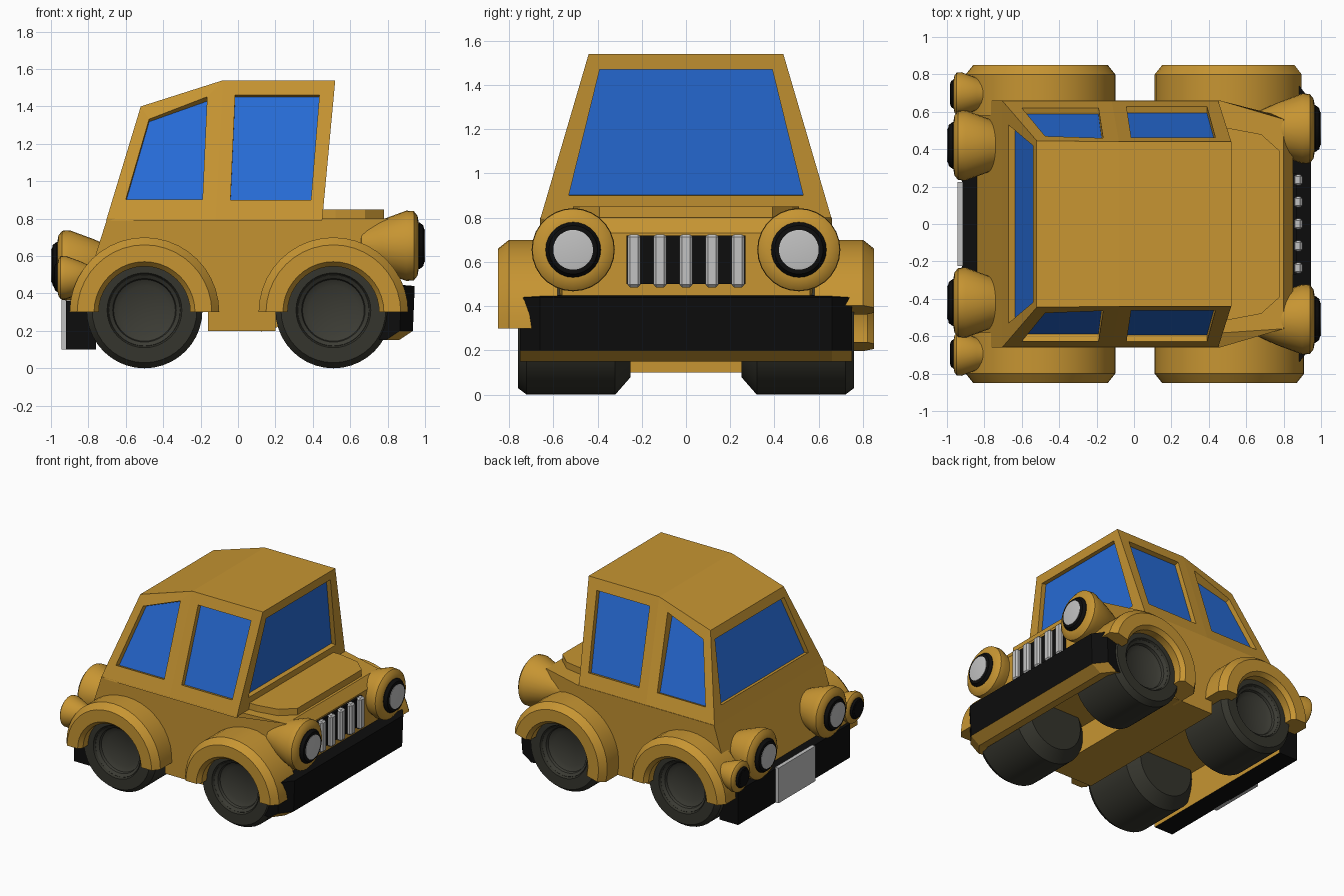
import bpy, bmesh, math
from mathutils import Vector

if "Cube" in bpy.data.objects:
    bpy.data.objects.remove(bpy.data.objects["Cube"])


def material(name, r, g, b):
    m = bpy.data.materials.new(name)
    m.use_nodes = True
    m.diffuse_color = (r, g, b, 1)
    bsdf = next(n for n in m.node_tree.nodes if n.type == 'BSDF_PRINCIPLED')
    bsdf.inputs["Base Color"].default_value = (r, g, b, 1)
    return m


GOLD = material("golden_paint", 0.57, 0.30, 0.032)
BLUE = material("blue_glass", 0.02, 0.15, 0.68)
BLACK = material("black_trim", 0.004, 0.004, 0.004)
GREY = material("light_grey", 0.54, 0.54, 0.54)
TYRE = material("tyre_rubber", 0.035, 0.035, 0.026)
RIM = material("dark_rim", 0.045, 0.045, 0.035)


def finish(name, bm, *mats, smooth=False):
    bmesh.ops.remove_doubles(bm, verts=bm.verts, dist=0.0001)
    bmesh.ops.recalc_face_normals(bm, faces=bm.faces)
    mesh = bpy.data.meshes.new(name)
    bm.to_mesh(mesh)
    bm.free()
    for m in mats:
        mesh.materials.append(m)
    if smooth:
        mesh.shade_smooth()
        mesh.set_sharp_from_angle(angle=math.radians(32))
    ob = bpy.data.objects.new(name, mesh)
    bpy.context.scene.collection.objects.link(ob)
    return ob


def loft(bm, a, b):
    """Closed solid between two matching outlines."""
    va, vb = [bm.verts.new(p) for p in a], [bm.verts.new(p) for p in b]
    bm.faces.new(va)
    bm.faces.new(vb[::-1])
    for i in range(len(va)):
        j = (i + 1) % len(va)
        bm.faces.new((va[j], va[i], vb[i], vb[j]))


def box(name, lo, hi, mat, bevel=0):
    bm = bmesh.new()
    ring = [(lo[0], lo[1]), (hi[0], lo[1]), (hi[0], hi[1]), (lo[0], hi[1])]
    loft(bm, [(x, y, lo[2]) for x, y in ring], [(x, y, hi[2]) for x, y in ring])
    if bevel:
        bmesh.ops.bevel(bm, geom=bm.edges[:], offset=bevel, segments=1, affect='EDGES')
    return finish(name, bm, mat)


def lathe(name, profile, axis, loc, mat, side=1, start=None, steps=40):
    """Spin (along, radius) points; a start angle makes a capped half ring."""
    bm = bmesh.new()
    half = start is not None
    if axis == 'X':
        pts, ax = [(a * side, 0, r) for a, r in profile], (1, 0, 0)
    else:
        s = start or 0
        pts, ax = [(r * math.cos(s), a * side, r * math.sin(s)) for a, r in profile], (0, -1, 0)
    vs = [bm.verts.new(p) for p in pts]
    geom = vs + [bm.edges.new(e) for e in zip(vs, vs[1:])]
    if half:
        geom.append(bm.edges.new((vs[-1], vs[0])))
    out = bmesh.ops.spin(bm, geom=geom, axis=ax, cent=(0, 0, 0), steps=steps,
                         angle=math.pi if half else math.tau)
    if half:
        bm.faces.new(vs)
        bmesh.ops.contextual_create(bm, geom=[e for e in out["geom_last"]
                                              if isinstance(e, bmesh.types.BMEdge)])
    ob = finish(name, bm, mat, smooth=True)
    ob.location = loc
    return ob


# Lower body, narrowing towards the nose
profile = [(-.70, .8), (-.84, .36), (-.16, .36), (-.16, .2), (.2, .2), (.2, .4),
           (.85, .4), (.85, .73), (.8, .8), (.46, .8)]
bm = bmesh.new()
loft(bm, *[[(x, s * (.56 if x > .7 else .66), z) for x, z in profile] for s in (1, -1)])
finish("lower_body", bm, GOLD)

# Cabin shell: base, pillar and roof points for each side
base = [Vector(p) for p in ((.45, .66, .79), (-.12, .66, .79), (-.705, .66, .79))]
roof = [Vector(p) for p in ((.52, .44, 1.54), (-.08, .44, 1.54), (-.52, .445, 1.40))]
bm = bmesh.new()
flip = Vector((1, -1, 1))
rows = [[bm.verts.new(p * f) for p in row] for f in (Vector((1, 1, 1)), flip)
        for row in (base, roof)]
bl, rl, br, rr = rows
for lo, hi in ((bl, rl), (rl, rr), (rr, br), (br, bl)):
    for i in (0, 1):
        bm.faces.new((lo[i], lo[i + 1], hi[i + 1], hi[i]))
for i in (0, 2):
    bm.faces.new((bl[i], rl[i], rr[i], br[i]))
cabin = finish("cabin", bm, GOLD)


def window(cut, name, a, b, c, outline, axis):
    """Recess an outline into the wall through a, b, c; add the pane."""
    n = (b - a).cross(c - a).normalized()
    if n.dot(a - Vector((0, 0, 1))) < 0:
        n.negate()
    pts = []
    for u, z in outline:
        p = Vector((0, u, z)) if axis == 0 else Vector((u, 0, z))
        p[axis] = n.dot(a - p) / n[axis]
        pts.append(p)
    loft(cut, [p + n * .08 for p in pts], [p - n * .04 for p in pts])
    pane = bmesh.new()
    loft(pane, [p - n * .036 for p in pts], [p - n * .045 for p in pts])
    finish(name, pane, BLUE)


front_side = [(-.04, .9), (.39, .9), (.435, 1.46), (-.015, 1.46)]
rear_side = [(-.6, .9), (-.19, .9), (-.165, 1.44), (-.475, 1.33)]
windscreen = [(-.53, .9), (.53, .9), (.39, 1.47), (-.39, 1.47)]
rear_glass = [(-.53, .9), (.53, .9), (.42, 1.33), (-.42, 1.33)]
cut = bmesh.new()
for f, side in ((Vector((1, 1, 1)), "left"), (flip, "right")):
    window(cut, side + "_front_window", base[0] * f, base[1] * f, roof[0] * f, front_side, 1)
    window(cut, side + "_rear_window", base[1] * f, base[2] * f, roof[2] * f, rear_side, 1)
window(cut, "windscreen", base[0], base[0] * flip, roof[0], windscreen, 0)
window(cut, "rear_window", base[2], base[2] * flip, roof[2], rear_glass, 0)
cutter = finish("window_cutter", cut, GOLD)
cutter.hide_render = True
cutter.display_type = 'WIRE'
mod = cabin.modifiers.new("window_recesses", 'BOOLEAN')
mod.operation, mod.solver, mod.object = 'DIFFERENCE', 'EXACT', cutter
bpy.context.view_layer.update()
cut_mesh = bpy.data.meshes.new_from_object(
    cabin.evaluated_get(bpy.context.evaluated_depsgraph_get()))
cabin.modifiers.clear()
cabin.data = cut_mesh
bpy.data.objects.remove(cutter)

# Raised bonnet panel
half = [(.42, .51), (.52, .51), (.68, .48), (.78, .39)]
outline = half + [(x, -y) for x, y in reversed(half)]
bm = bmesh.new()
loft(bm, [(x, y, .78) for x, y in outline], [(x, y, .85) for x, y in outline])
finish("bonnet_panel", bm, GOLD)

# Grille and its bars
box("grille", (.8, -.27, .5), (.87, .27, .72), BLACK)
for i in range(5):
    y = (i - 2) * .1175
    box("grille_bar", (.85, y - .03, .485), (.9, y + .03, .725), GREY, bevel=.012)

# Front bumper with swept ends and a painted underside
section = [(.82, .45), (.945, .44), (.935, .2), (.86, .15), (.79, .16)]
bm = bmesh.new()
stations = [[(x - dx, y, z) for x, z in section]
            for y, dx in ((-.75, .07), (-.66, 0), (.66, 0), (.75, .07))]
loops = [[bm.verts.new(p) for p in st] for st in stations]
for a, b in zip(loops, loops[1:]):
    for i in range(len(a)):
        j = (i + 1) % len(a)
        bm.faces.new((a[i], a[j], b[j], b[i]))
bm.faces.new(loops[0])
bm.faces.new(loops[-1])
bumper = finish("front_bumper", bm, BLACK, GOLD)
for f in bumper.data.polygons:
    f.material_index = int(f.normal.z < -.5)

# Rear bumper, painted inside, with a blank plate
rear = box("rear_bumper", (-.92, -.68, .1), (-.76, .68, .36), BLACK)
rear.data.materials.append(GOLD)
for f in rear.data.polygons:
    f.material_index = int(f.normal.x > .9)
box("rear_plate", (-.945, -.225, .1), (-.915, .225, .37), GREY)

# Wheels and mudguards
tyre = [(.25, 0), (.25, .23), (.32, .31), (.72, .31), (.76, .28), (.76, .2), (.74, .19)]
rim = [(.73, .21), (.745, .19), (.73, .17), (.71, .165), (.69, .13), (.69, 0)]
guard = [(.58, .4), (.8, .4), (.85, .36), (.85, .27), (.82, .245), (.58, .245)]
for s, side in ((1, "left"), (-1, "right")):
    for x, end in ((.51, "front"), (-.5, "rear")):
        name = side + "_" + end
        lathe(name + "_tyre", tyre, 'Y', (x, 0, .31), TYRE, s)
        lathe(name + "_rim", rim, 'Y', (x, 0, .31), RIM, s)
        tilt = math.radians(15) if name == "left_front" else 0
        lathe(name + "_mudguard", guard, 'Y', (x, 0, .3), GOLD, s, start=tilt, steps=20)

# Lamps: painted bowl, black ring and lens
bowl = [(-.36, 0), (-.34, .09), (-.23, .14), (-.1, .188), (-.06, .185), (-.04, .16),
        (-.033, .12), (-.04, 0)]
ring = [(-.06, .125), (-.03, .125), (-.01, .11), (-.004, .085), (-.03, 0)]
lens = [(-.03, .09), (-.002, .09), (0, .08), (0, 0)]


def lamp(name, loc, way, size, lens_mat):
    for part, prof, mat in (("bowl", bowl, GOLD), ("ring", ring, BLACK), ("lens", lens, lens_mat)):
        lathe(name + "_" + part, [(a * size, r * size) for a, r in prof], 'X', loc, mat, way, steps=28)


for s, side in ((1, "left"), (-1, "right")):
    lamp(side + "_headlamp", (1, s * .51, .655), 1, 1, GREY)
    lamp(side + "_tail_lamp", (-1, s * .42, .55), -1, 1, GREY)
    lamp(side + "_indicator", (-.985, s * .695, .485), -1, .62, BLACK)
